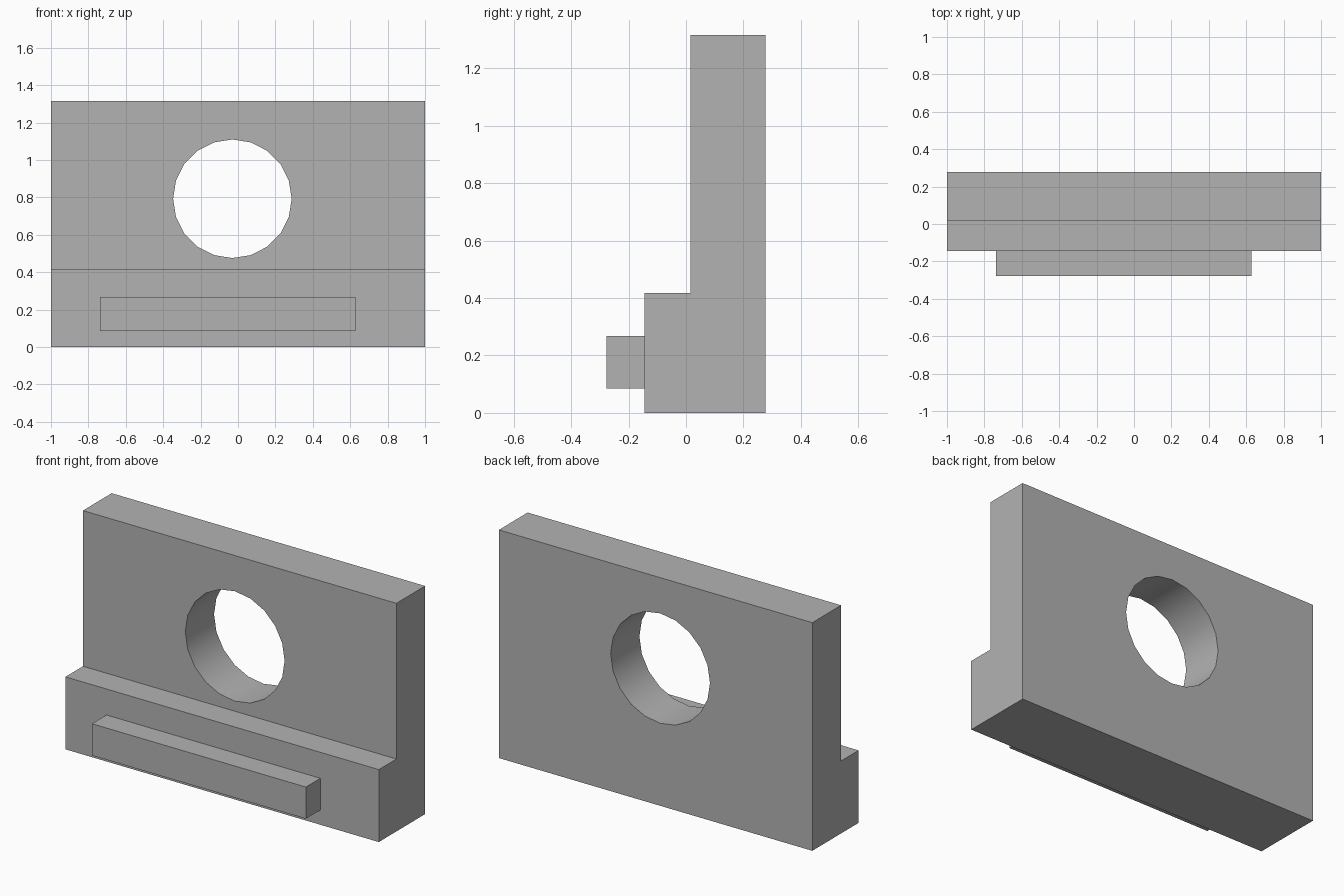
import bpy
from math import pi, radians

cube = bpy.data.objects.get("Cube")
if cube:
    bpy.data.objects.remove(cube, do_unlink=True)

grey = bpy.data.materials.new("plain grey")
grey.use_nodes = True
colour = (0.45, 0.45, 0.45, 1)
grey.diffuse_color = colour
grey.node_tree.nodes["Principled BSDF"].inputs["Base Color"].default_value = colour


def extrude_x(name, profile, x0, x1):
    """Solid made by sweeping a (y, z) profile from x0 to x1."""
    n = len(profile)
    verts = [(x, y, z) for x in (x0, x1) for y, z in profile]
    faces = [tuple(reversed(range(n))), tuple(range(n, 2 * n))]
    faces += [(i, (i + 1) % n, n + (i + 1) % n, n + i) for i in range(n)]
    mesh = bpy.data.meshes.new(name)
    mesh.from_pydata(verts, [], faces)
    mesh.materials.append(grey)
    obj = bpy.data.objects.new(name, mesh)
    bpy.context.collection.objects.link(obj)
    return obj


# Upright plate with a stepped foot
plate = extrude_x("stepped_plate", [(-0.145, 0), (0.277, 0), (0.277, 1.316),
                                    (0.015, 1.316), (0.015, 0.418), (-0.145, 0.418)], -1, 1)

# Raised bar on the foot
extrude_x("front_bar", [(-0.277, 0.085), (-0.145, 0.085),
                        (-0.145, 0.268), (-0.277, 0.268)], -0.738, 0.627)

# Round hole through the plate
bpy.ops.mesh.primitive_cylinder_add(vertices=20, radius=0.317, depth=1,
                                    location=(-0.03, 0.15, 0.793), rotation=(pi / 2, 0, 0))
cutter = bpy.context.object
cutter.name = "hole_cutter"
cutter.data.materials.append(grey)
cut = plate.modifiers.new("round_hole", "BOOLEAN")
cut.operation = "DIFFERENCE"
cut.solver = "EXACT"
cut.object = cutter

# Apply the cut, then shade the hole wall smoothly
bpy.ops.object.select_all(action="DESELECT")
plate.select_set(True)
bpy.context.view_layer.objects.active = plate
bpy.ops.object.modifier_apply(modifier=cut.name)
bpy.data.objects.remove(cutter, do_unlink=True)
bpy.ops.object.shade_smooth_by_angle(angle=radians(30))
